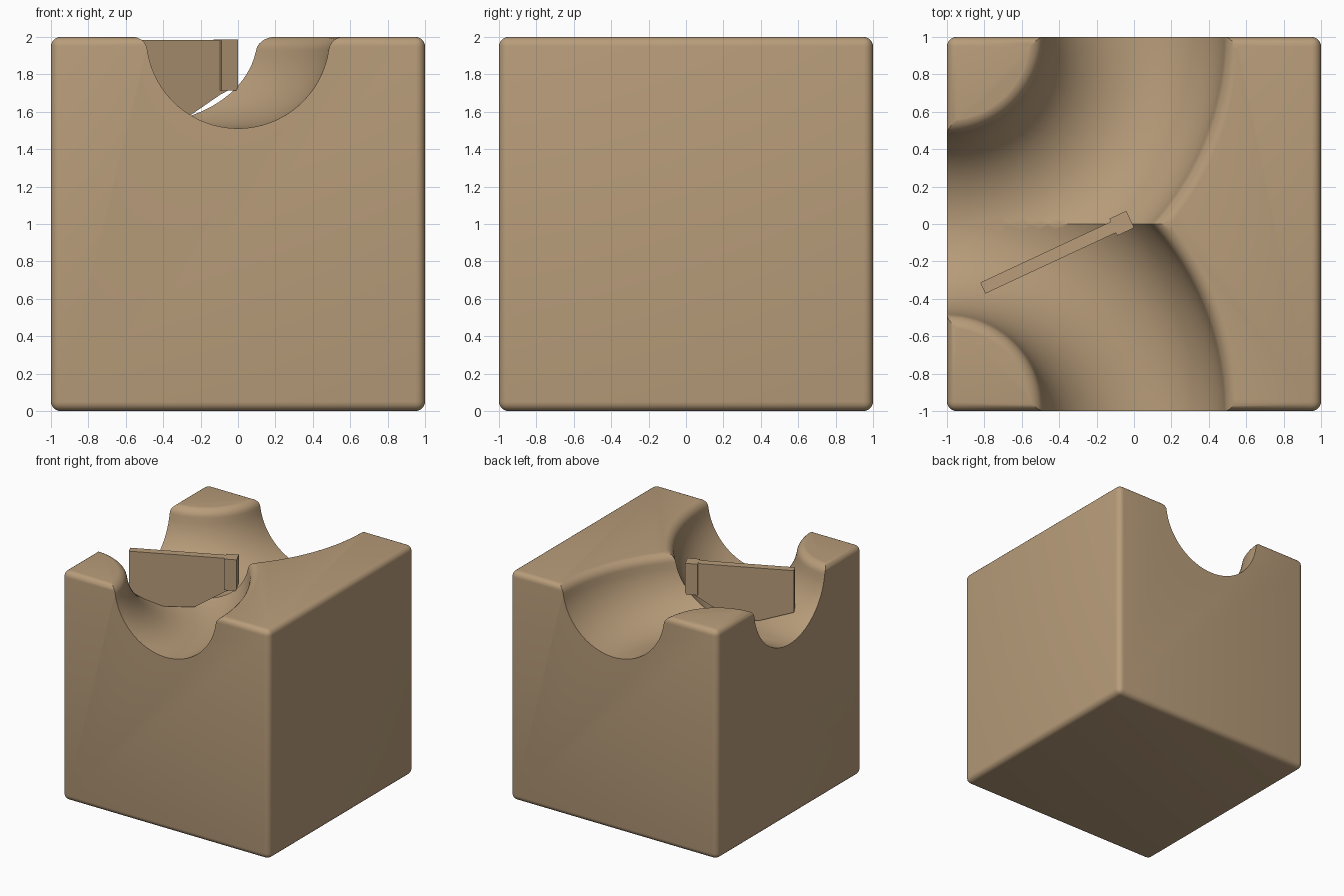
import bpy, bmesh, math
from mathutils import Matrix, Vector

if "Cube" in bpy.data.objects:
    bpy.data.objects.remove(bpy.data.objects["Cube"])

wood = bpy.data.materials.new("warm wood")
wood.diffuse_color = (0.48, 0.335, 0.195, 1)
wood.use_nodes = True
wood.node_tree.nodes["Principled BSDF"].inputs["Base Color"].default_value = wood.diffuse_color


def make_object(name, bm):
    bmesh.ops.recalc_face_normals(bm, faces=bm.faces[:])
    me = bpy.data.meshes.new(name)
    bm.to_mesh(me)
    bm.free()
    ob = bpy.data.objects.new(name, me)
    bpy.context.collection.objects.link(ob)
    me.materials.append(wood)
    return ob


# Groove cross-section: (distance from centre line, height), with rounded lips
def groove_profile(r=0.49, f=0.08, n=32, m=7):
    c = math.sqrt((r + f) ** 2 - f ** 2)
    tilt = math.atan2(f, c)
    lip = []
    for i in range(m):                       # lip arc, from flat top down to groove
        a = math.pi / 2 + (math.pi / 2 - tilt) * i / m
        lip.append((c + f * math.cos(a), 2.001 - f + f * math.sin(a)))
    bowl = []
    for i in range(n + 1):
        a = -tilt - (math.pi - 2 * tilt) * i / n
        bowl.append((r * math.cos(a), 2.001 + r * math.sin(a)))
    left = [(-d, z) for d, z in reversed(lip)]
    return [(c, 2.3)] + lip + bowl + left + [(-c, 2.3)]


# Swept quarter-turn cutter round one left corner of the cube
def groove_cutter(name, side):
    bm = bmesh.new()
    prof = groove_profile()
    steps, rings = 64, []
    for i in range(steps + 1):
        a = math.radians(-110 + 130 * i / steps)
        rings.append([bm.verts.new((-1 + (1 + d) * math.cos(a),
                                    side * (1 + (1 + d) * math.sin(a)), z))
                      for d, z in prof])
    k = len(prof)
    for a, b in zip(rings, rings[1:]):
        for j in range(k):
            bm.faces.new((a[j], a[(j + 1) % k], b[(j + 1) % k], b[j]))
    bm.faces.new(rings[0])
    bm.faces.new(rings[-1])
    ob = make_object(name, bm)
    ob.hide_render = True
    ob.hide_viewport = True
    return ob


# Cube block with softened edges
bm = bmesh.new()
bmesh.ops.create_cube(bm, size=2, matrix=Matrix.Translation((0, 0, 1)))
bmesh.ops.bevel(bm, geom=bm.edges[:], offset=0.05, segments=5, profile=0.5, affect='EDGES')
block = make_object("track_block", bm)

# Two curved grooves that share the left opening
for name, side in (("back_groove_cutter", 1), ("front_groove_cutter", -1)):
    mod = block.modifiers.new(name, 'BOOLEAN')
    mod.operation = 'DIFFERENCE'
    mod.solver = 'EXACT'
    mod.object = groove_cutter(name, side)
dg = bpy.context.evaluated_depsgraph_get()
carved = bpy.data.meshes.new_from_object(block.evaluated_get(dg))
block.modifiers.clear()
block.data = carved
for cutter in [o for o in bpy.data.objects if o.name.endswith("cutter")]:
    bpy.data.objects.remove(cutter)
bpy.context.view_layer.objects.active = block
block.select_set(True)
bpy.ops.object.shade_smooth_by_angle(angle=math.radians(35))

# Switch gate: upright outlines (along, height) given thickness, turned 25 degrees
turn = Matrix.Translation((-0.02, 0.025, 0)) @ Matrix.Rotation(math.radians(25), 4, 'Z')


def upright_plate(name, outline, thick):
    bm = bmesh.new()
    f = bm.faces.new([bm.verts.new((x, -thick / 2, z)) for x, z in outline])
    ext = bmesh.ops.extrude_face_region(bm, geom=[f])
    moved = [v for v in ext["geom"] if isinstance(v, bmesh.types.BMVert)]
    bmesh.ops.translate(bm, verts=moved, vec=Vector((0, thick, 0)))
    bmesh.ops.transform(bm, matrix=turn, verts=bm.verts[:])
    return make_object(name, bm)


upright_plate("switch_gate", [(-0.87, 1.985), (-0.87, 1.62), (-0.59, 1.525), (-0.34, 1.54),
                              (-0.10, 1.69), (-0.05, 1.715), (-0.05, 1.985)], 0.065)
upright_plate("gate_hinge", [(-0.10, 1.987), (-0.10, 1.715), (-0.01, 1.715),
                             (0.0, 1.735), (0.0, 1.987)], 0.1)
